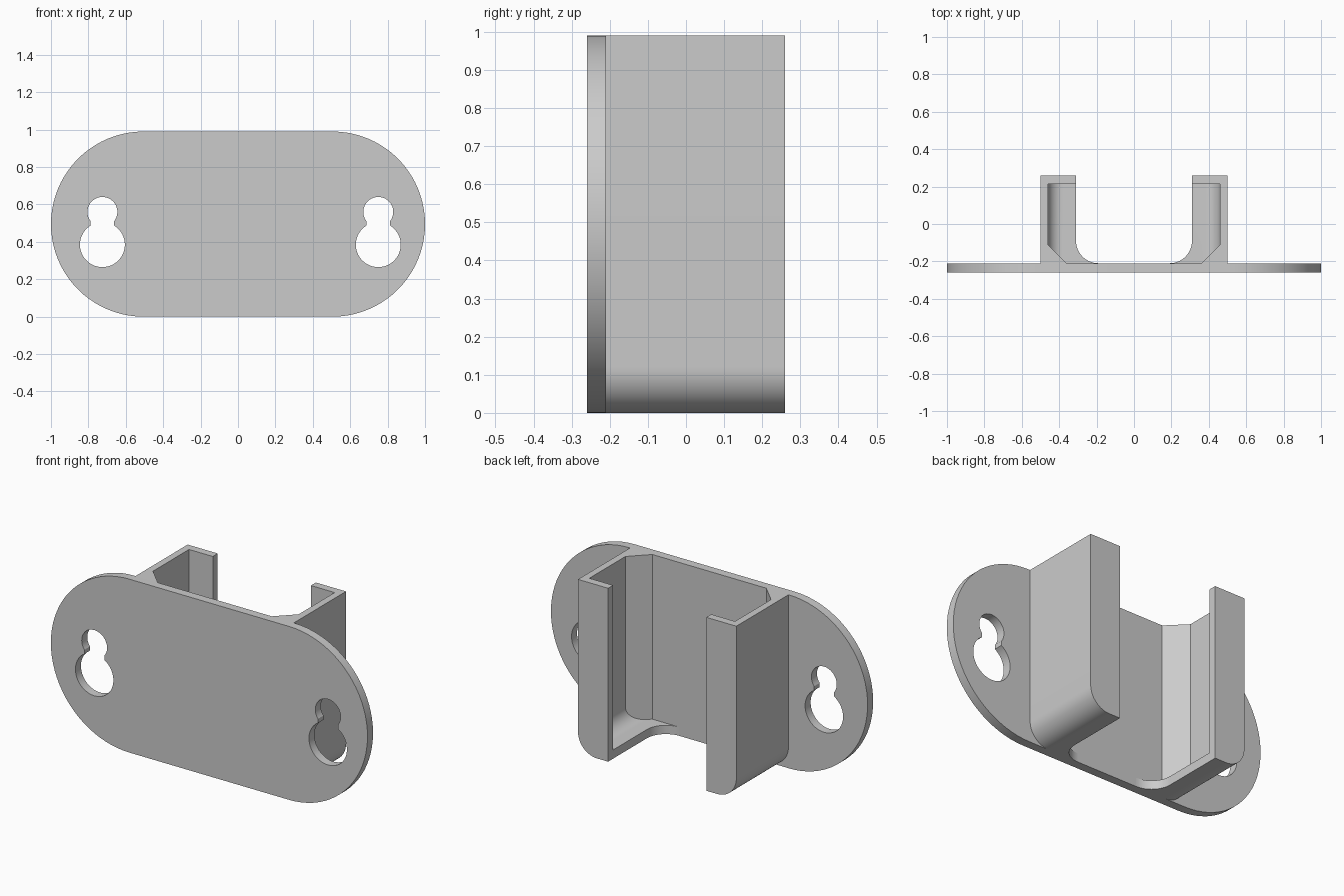
import bpy, bmesh
from math import sin, cos, asin, pi, radians

cube = bpy.data.objects.get("Cube")
if cube:
    bpy.data.objects.remove(cube)

grey = bpy.data.materials.new("plain grey")
grey.use_nodes = True
COLOUR = (0.6, 0.6, 0.6, 1)
grey.diffuse_color = COLOUR
grey.node_tree.nodes["Principled BSDF"].inputs["Base Color"].default_value = COLOUR

H = 0.99                      # overall height
BACK, FACE, TIP = -0.26, -0.21, 0.26


def arc(cx, cy, r, a0, a1, n=16):
    """Points on an arc, angles in radians."""
    return [(cx + r * cos(a0 + (a1 - a0) * i / n),
             cy + r * sin(a0 + (a1 - a0) * i / n)) for i in range(n + 1)]


def mirrored(right_half):
    """Close a right-hand half outline with its mirror image."""
    return right_half + [(-x, y) for x, y in reversed(right_half)]


def prism(name, outline, lo, hi, upright=False):
    """Extrude an xz outline along y, or an xy outline along z if upright."""
    bm = bmesh.new()
    place = (lambda a, b: (a, b, lo)) if upright else (lambda a, b: (a, lo, b))
    face = bm.faces.new([bm.verts.new(place(a, b)) for a, b in outline])
    grown = bmesh.ops.extrude_face_region(bm, geom=[face])["geom"]
    shift = (0, 0, hi - lo) if upright else (0, hi - lo, 0)
    bmesh.ops.translate(bm, vec=shift,
                        verts=[g for g in grown if isinstance(g, bmesh.types.BMVert)])
    bmesh.ops.recalc_face_normals(bm, faces=bm.faces)
    mesh = bpy.data.meshes.new(name)
    bm.to_mesh(mesh)
    bm.free()
    mesh.materials.append(grey)
    obj = bpy.data.objects.new(name, mesh)
    bpy.context.collection.objects.link(obj)
    return obj


def combine(obj, cutter, operation="DIFFERENCE"):
    """Apply a boolean and remove the helper."""
    bpy.context.view_layer.objects.active = obj
    mod = obj.modifiers.new("cut", "BOOLEAN")
    mod.operation, mod.solver, mod.object = operation, "EXACT", cutter
    bpy.ops.object.modifier_apply(modifier=mod.name)
    bpy.data.objects.remove(cutter)


def trough(half_width, floor, radius, top):
    """Outline with rounded lower corners."""
    return mirrored(arc(half_width - radius, floor + radius, radius, -pi / 2, 0)
                    + [(half_width, top)])


# Mounting plate with rounded ends
R = H / 2
plate = prism("mounting_plate",
              mirrored(arc(1 - R, R, R, -pi / 2, pi / 2, 40)), BACK, FACE)

# Keyhole slots: large lower circle, straight neck, small upper circle
big, small, neck = 0.12, 0.08, 0.063
b, s = asin(neck / big), asin(neck / small)
keyhole = mirrored(arc(0, 0.385, big, -pi / 2 + 0.01, pi / 2 - b, 24)
                   + arc(0, 0.56, small, -pi / 2 + s, pi / 2 - 0.01, 20))
for x in (-0.725, 0.75):
    combine(plate, prism("keyhole_cutter", [(x + u, v) for u, v in keyhole], -0.4, 0))

# Holder: block with rounded lower edges
holder = prism("holder_bracket", trough(0.5, 0, 0.12, H), FACE, TIP)

# Pocket: rounded floor, chamfered corners next to the plate
pocket = prism("pocket_cutter", trough(0.46, 0.05, 0.08, 1.2), -0.4, 0.215)
combine(pocket, prism("pocket_plan",
                      mirrored([(0.36, -0.35), (0.36, FACE), (0.46, -0.11), (0.46, 0.3)]),
                      -0.2, 1.5, True), "INTERSECT")
combine(holder, pocket)

# Open front slot with rounded inner corners, through the floor and the lips
slot = mirrored([(0.19, -0.35)] + arc(0.19, -0.09, 0.12, -pi / 2, 0) + [(0.31, 0.5)])
combine(holder, prism("slot_cutter", slot, -0.2, 1.5, True))

# Smooth the curved walls, keep the edges sharp
bpy.ops.object.select_all(action="DESELECT")
for obj in (plate, holder):
    obj.select_set(True)
bpy.context.view_layer.objects.active = plate
bpy.ops.object.shade_smooth_by_angle(angle=radians(30))
